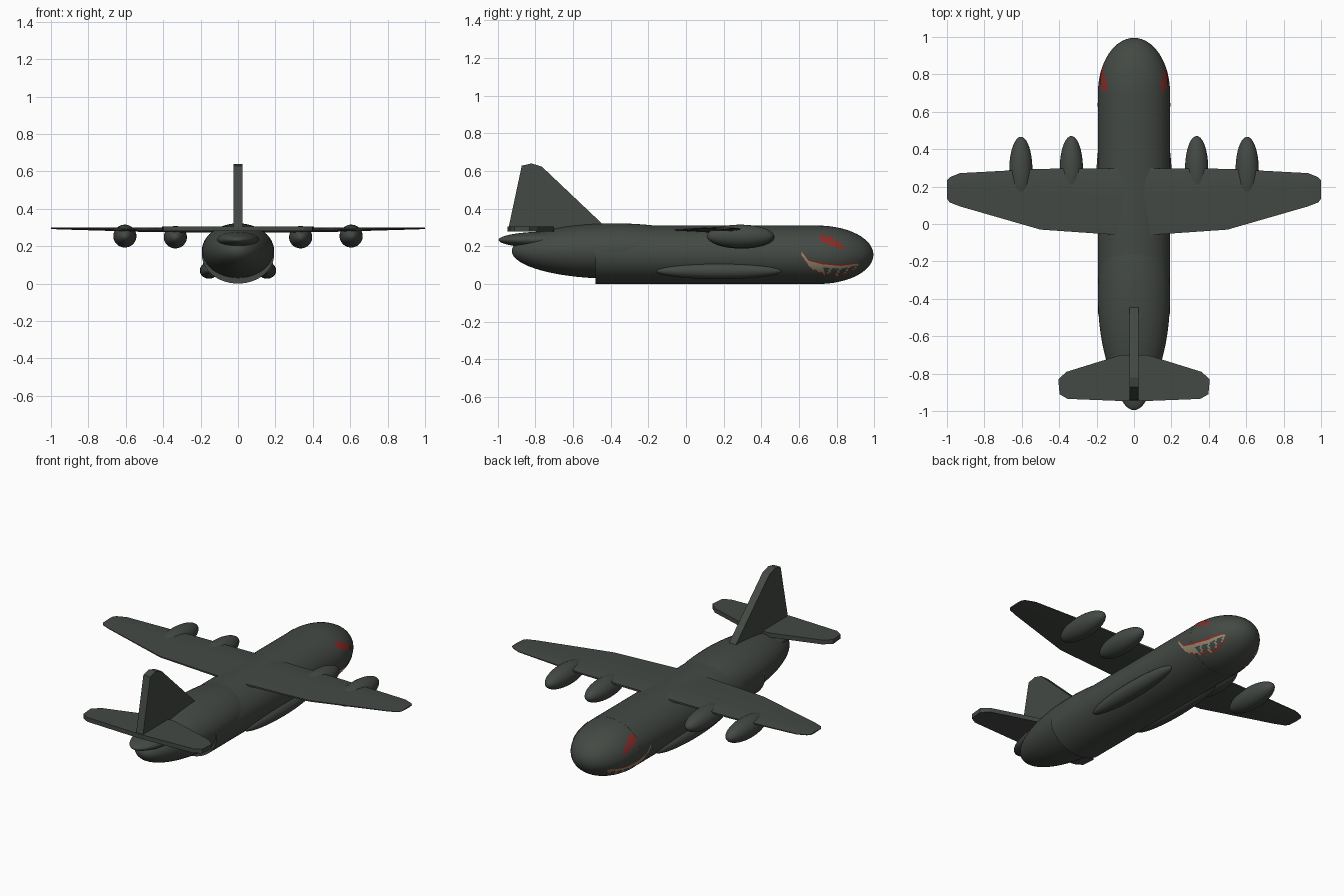
import bpy, bmesh, math
from mathutils import Vector

cube = bpy.data.objects.get("Cube")
if cube:
    bpy.data.objects.remove(cube, do_unlink=True)


def material(name, rgb):
    m = bpy.data.materials.new(name)
    m.use_nodes = True
    m.diffuse_color = (*rgb, 1)
    m.node_tree.nodes["Principled BSDF"].inputs["Base Color"].default_value = (*rgb, 1)
    return m


GREY = material("dark_green_grey", (0.058, 0.067, 0.058))
RED = material("red_paint", (0.32, 0.018, 0.014))
BONE = material("bone_paint", (0.33, 0.27, 0.18))

SIDES = (("left", 1), ("right", -1))


def finish(name, bm, mats=(GREY,), smooth=True):
    bmesh.ops.recalc_face_normals(bm, faces=bm.faces)
    mesh = bpy.data.meshes.new(name)
    bm.to_mesh(mesh)
    bm.free()
    for m in mats:
        mesh.materials.append(m)
    ob = bpy.data.objects.new(name, mesh)
    bpy.context.collection.objects.link(ob)
    if smooth:
        bpy.ops.object.select_all(action="DESELECT")
        ob.select_set(True)
        bpy.context.view_layer.objects.active = ob
        bpy.ops.object.shade_smooth_by_angle(angle=math.radians(35))
    return ob


def ellipsoid(name, centre, radii):
    bm = bmesh.new()
    bmesh.ops.create_uvsphere(bm, u_segments=48, v_segments=32, radius=1)
    for v in bm.verts:
        # poles run along the length of the aircraft
        p = Vector((v.co.x, v.co.z, v.co.y))
        v.co = Vector(centre) + Vector([a * b for a, b in zip(p, radii)])
    return finish(name, bm)


def prism(name, outline, thickness):
    """Extrude a closed 3D outline by a thickness vector."""
    bm = bmesh.new()
    face = bm.faces.new([bm.verts.new(p) for p in outline])
    ext = bmesh.ops.extrude_face_region(bm, geom=[face])
    bmesh.ops.translate(bm, vec=thickness,
                        verts=[v for v in ext["geom"] if isinstance(v, bmesh.types.BMVert)])
    return finish(name, bm, smooth=False)


# Fuselage: elliptical tube, domed nose, upswept tail
HALF_W, HALF_H, NOSE_Y, NOSE_LEN = 0.193, 0.155, 0.70, 0.295
bm = bmesh.new()
bmesh.ops.create_cone(bm, cap_ends=True, segments=64, radius1=1, radius2=1, depth=1)
for v in bm.verts:
    x, y, z = v.co
    v.co = (x * HALF_W, 0.115 + z * 1.19, HALF_H + y * HALF_H)
finish("fuselage", bm)
ellipsoid("nose", (0, NOSE_Y, HALF_H), (HALF_W, NOSE_LEN, HALF_H))
ellipsoid("tail_body", (0, -0.38, 0.175), (0.193, 0.545, 0.147))
ellipsoid("tail_cone", (0, -0.70, 0.234), (0.115, 0.295, 0.046))


# Wing: lens section lofted through stations from root to tip
def wing(name, side):
    # span, leading edge, trailing edge, mid height, half thickness
    stations = [(0, 0.30, -0.06, 0.288, 0.017), (0.11, 0.298, -0.057, 0.288, 0.016),
                (0.5, 0.295, -0.03, 0.288, 0.012), (0.93, 0.272, 0.094, 0.295, 0.006),
                (0.985, 0.25, 0.115, 0.296, 0.005), (1.0, 0.235, 0.135, 0.296, 0.004)]
    section = [(0, 0.35), (0.15, 0.85), (0.4, 1), (1, 0.3),
               (1, -0.3), (0.4, -1), (0.15, -0.85), (0, -0.35)]
    bm = bmesh.new()
    rings = [[bm.verts.new((side * x, le + (te - le) * c, z + h * t)) for c, h in section]
             for x, le, te, z, t in stations]
    n = len(section)
    for a, b in zip(rings, rings[1:]):
        for i in range(n):
            bm.faces.new((a[i], a[(i + 1) % n], b[(i + 1) % n], b[i]))
    bm.faces.new(rings[0])
    bm.faces.new(rings[-1])
    finish(name, bm)


# Painted patches that hug the nose
def skin(y, z):
    along = max(0, y - NOSE_Y) / NOSE_LEN
    up = (z - HALF_H) / HALF_H
    return HALF_W * math.sqrt(max(0, 1 - along ** 2 - up ** 2))


def along(path, t):
    """Point on a polyline of evenly spaced parameters."""
    s = t * (len(path) - 1)
    i = min(int(s), len(path) - 2)
    return Vector(path[i]).lerp(Vector(path[i + 1]), s - i)


def patch(name, side, upper, lower, cols, rows, rule):
    bm = bmesh.new()
    grid = []
    for c in range(cols + 1):
        line = []
        for r in range(rows + 1):
            y, z = along(upper, c / cols).lerp(along(lower, c / cols), r / rows)
            line.append(bm.verts.new((side * (skin(y, z) + 0.003), y, z)))
        grid.append(line)
    for c in range(cols):
        for r in range(rows):
            f = bm.faces.new((grid[c][r], grid[c + 1][r], grid[c + 1][r + 1], grid[c][r + 1]))
            f.material_index = rule(c, r)
    ob = finish(name, bm, (GREY, RED, BONE))
    # keep the paint facing outward
    if ob.data.polygons[0].normal.x * side < 0:
        ob.data.flip_normals()


def mouth_rule(c, r):
    if r == 0 or (r == 7 and c % 3):
        return 1
    if c >= 16 and r > 2:
        return 0 if (c + r // 2) % 4 else 2
    return 2


MOUTH_TOP = [(0.615, 0.172), (0.65, 0.128), (0.72, 0.113), (0.82, 0.104), (0.915, 0.112)]
MOUTH_BOTTOM = [(0.612, 0.155), (0.66, 0.082), (0.74, 0.047), (0.83, 0.042), (0.918, 0.083)]
EYE_TOP = [(0.715, 0.262), (0.77, 0.25), (0.81, 0.222), (0.845, 0.19)]
EYE_BOTTOM = [(0.712, 0.235), (0.75, 0.213), (0.80, 0.196), (0.835, 0.18)]

for label, s in SIDES:
    wing(f"{label}_wing", s)
    ellipsoid(f"{label}_inner_engine", (s * 0.335, 0.295, 0.248), (0.062, 0.175, 0.06))
    ellipsoid(f"{label}_outer_engine", (s * 0.605, 0.288, 0.254), (0.062, 0.178, 0.061))
    ellipsoid(f"{label}_gear_pod", (s * 0.155, 0.175, 0.07), (0.049, 0.335, 0.044))
    patch(f"{label}_mouth", s, MOUTH_TOP, MOUTH_BOTTOM, 32, 8, mouth_rule)
    patch(f"{label}_eye", s, EYE_TOP, EYE_BOTTOM, 12, 4,
          lambda c, r: 1 if r in (0, 3) or (c + r) % 3 else 0)

# Tailplane and fin: flat slabs
half = [(0.07, -0.70), (0.36, -0.79), (0.405, -0.83), (0.398, -0.91), (0.355, -0.935), (0.05, -0.947)]
plan = half + [(-x, y) for x, y in reversed(half)]
prism("tailplane", [(x, y, 0.28) for x, y in plan], (0, 0, 0.026))
fin = [(-0.945, 0.285), (-0.872, 0.628), (-0.82, 0.64), (-0.765, 0.623), (-0.44, 0.315), (-0.44, 0.285)]
prism("tail_fin", [(-0.023, y, z) for y, z in fin], (0.046, 0, 0))
